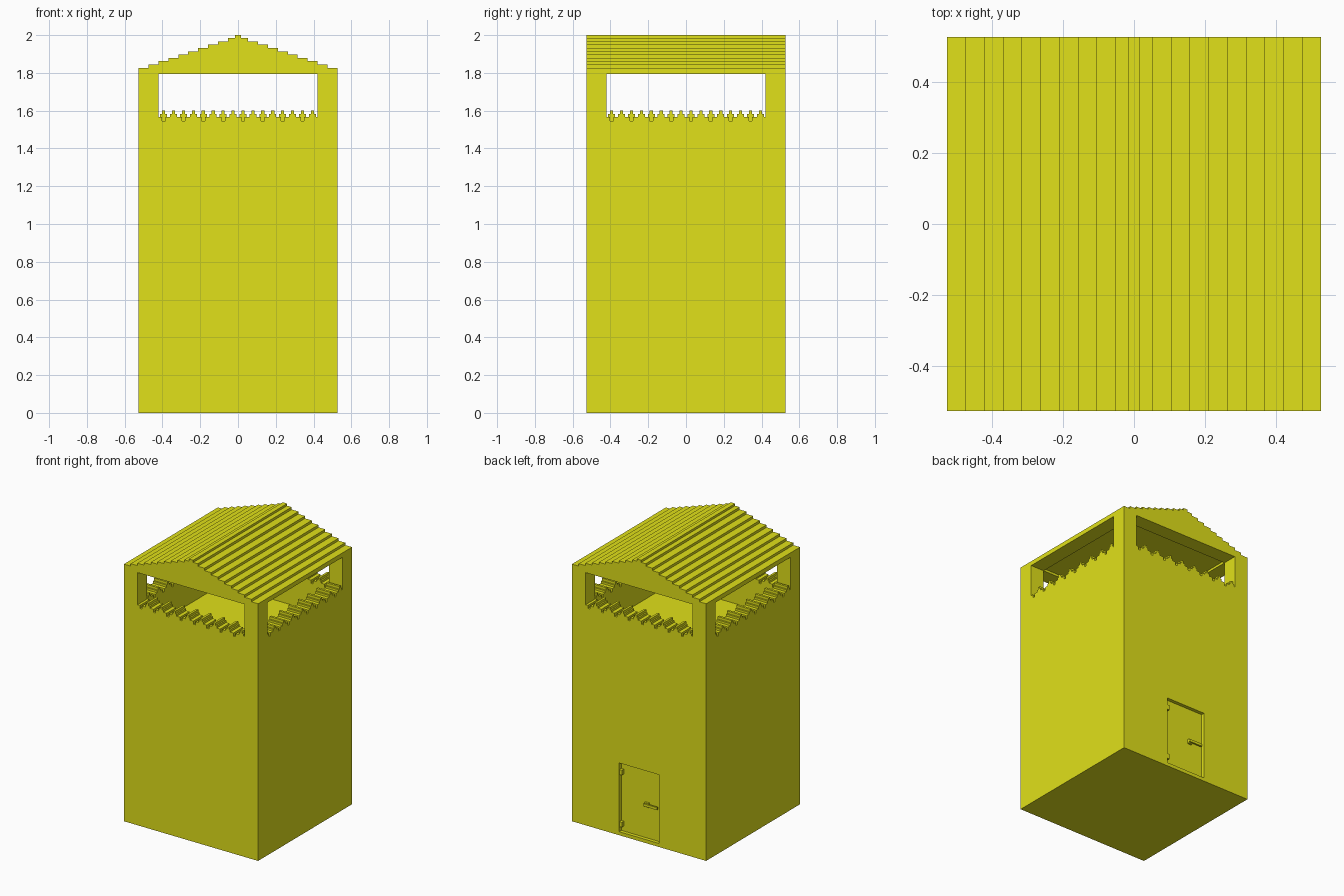
import bpy, bmesh
from math import pi
from mathutils import Matrix

if "Cube" in bpy.data.objects:
    bpy.data.objects.remove(bpy.data.objects["Cube"])

H = 0.527      # half width of tower
I = 0.42       # half width inside the walls
FLOOR, LINTEL, EAVE = 1.35, 1.795, 1.827

yellow = bpy.data.materials.new("yellow")
yellow.diffuse_color = (0.75, 0.75, 0.01, 1)
yellow.use_nodes = True
yellow.node_tree.nodes["Principled BSDF"].inputs["Base Color"].default_value = yellow.diffuse_color


def finish(bm, name):
    bmesh.ops.recalc_face_normals(bm, faces=bm.faces)
    mesh = bpy.data.meshes.new(name)
    bm.to_mesh(mesh)
    bm.free()
    mesh.materials.append(yellow)
    ob = bpy.data.objects.new(name, mesh)
    bpy.context.collection.objects.link(ob)
    return ob


def prism(name, pts, y0, y1, turn=0):
    """Extrude an x-z profile along y, then turn it about z."""
    bm = bmesh.new()
    face = bm.faces.new([bm.verts.new((x, y0, z)) for x, z in pts])
    new = bmesh.ops.extrude_face_region(bm, geom=[face])["geom"]
    moved = [g for g in new if isinstance(g, bmesh.types.BMVert)]
    bmesh.ops.translate(bm, vec=(0, y1 - y0, 0), verts=moved)
    bm.transform(Matrix.Rotation(turn, 4, 'Z'))
    return finish(bm, name)


def box(name, x0, x1, y0, y1, z0, z1, turn=0):
    return prism(name, [(x0, z0), (x1, z0), (x1, z1), (x0, z1)], y0, y1, turn)


# solid lower tower with a shallow door recess in the back
tower = box("tower_base", -H, H, -H, H, 0, FLOOR)
cutter = box("door_cutter", -0.157, 0.157, H - 0.025, H + 0.1, 0.025, 0.513)
cutter.hide_render = True
mod = tower.modifiers.new("door_recess", 'BOOLEAN')
mod.operation = 'DIFFERENCE'
mod.solver = 'EXACT'
mod.object = cutter
bpy.context.view_layer.objects.active = tower
bpy.ops.object.modifier_apply(modifier=mod.name)
bpy.data.objects.remove(cutter)

# door fittings inside the recess
D = H - 0.026
for z in (0.06, 0.43):
    box("door_hinge", 0.137, 0.158, D, H - 0.002, z, z + 0.035)
box("door_handle_mount", -0.065, -0.035, D, H - 0.01, 0.25, 0.28)
box("door_handle_bar", -0.14, -0.035, H - 0.012, H, 0.257, 0.275)

# ragged parapet profile: a notch and a stepped bump in every period
period = 2 * I / 8
steps = [(0.0, 1.567), (0.018, 1.545), (0.035, 1.567),
         (0.060, 1.582), (0.071, 1.60), (0.087, 1.582), (0.097, 1.567)]
top = []
for k in range(8):
    for n, (dx, z) in enumerate(steps):
        x = -I + k * period + dx
        end = steps[n + 1][0] if n + 1 < len(steps) else period
        top += [(x, z), (-I + k * period + end, z)]
clean = [p for i, p in enumerate(top)
         if i == 0 or abs(p[0] - top[i - 1][0]) + abs(p[1] - top[i - 1][1]) > 1e-5]
parapet = [(I, FLOOR), (-I, FLOOR)] + clean

# four sides: parapet, corner pillar, lintel
for k in range(4):
    turn = k * pi / 2
    prism("parapet_wall", parapet, -H, -I, turn)
    box("corner_pillar", -H, -I, -H, -I, FLOOR, EAVE, turn)
    box("window_lintel", -I, I, -H, -I, LINTEL, EAVE, turn)

# stepped gable roof
half = [(H, EAVE - 0.015)]
edges = [H * (10 - i) / 10 for i in range(10)] + [0.017]
for i, x in enumerate(edges):
    z0 = EAVE - 0.015 if i == 0 else half[-1][1]
    z = 2.0 if i == 10 else EAVE + i * 0.0175
    if i:
        half.append((x, z0))
    half.append((x, z))
prism("stepped_roof", half + [(-x, z) for x, z in reversed(half)], -H, H)
